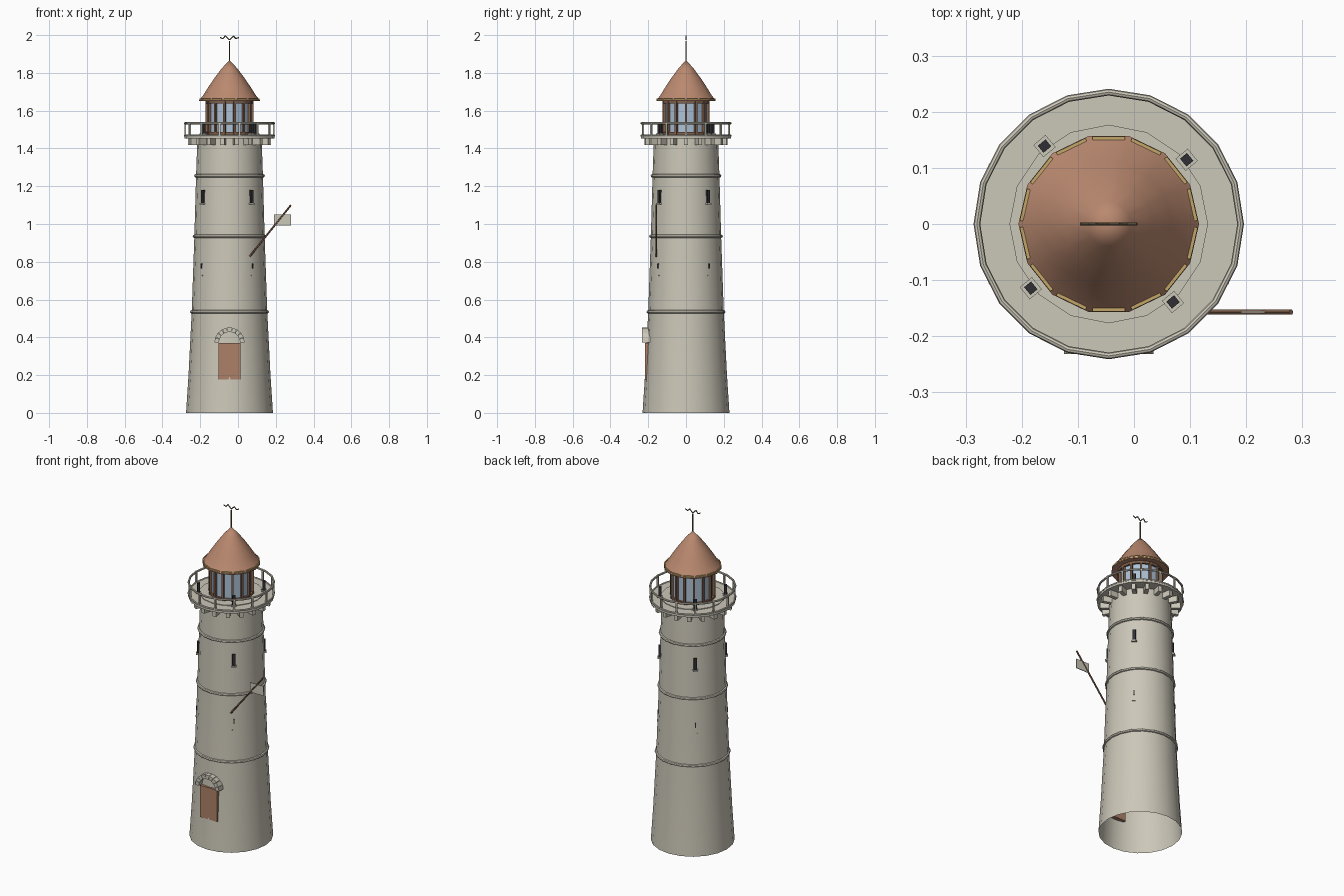
import bpy, bmesh, math
from math import sin, cos, pi, radians
from mathutils import Vector, Matrix

cube = bpy.data.objects.get("Cube")
if cube:
    bpy.data.objects.remove(cube, do_unlink=True)

CX = -0.045  # tower axis


def material(name, rgb):
    m = bpy.data.materials.new(name)
    m.use_nodes = True
    m.diffuse_color = (*rgb, 1)
    m.node_tree.nodes["Principled BSDF"].inputs["Base Color"].default_value = (*rgb, 1)
    return m


STONE = material("pale stone", (0.60, 0.57, 0.48))
ROOF = material("terracotta roof", (0.49, 0.25, 0.16))
DOOR = material("door wood", (0.42, 0.22, 0.14))
FRAME = material("brown frame", (0.22, 0.12, 0.075))
GLASS = material("blue glass", (0.42, 0.54, 0.68))
GOLD = material("gold trim", (0.55, 0.38, 0.14))
DARK = material("dark slit", (0.03, 0.03, 0.035))
IRON = material("dark metal", (0.14, 0.11, 0.06))


def finish(name, bm, mat, smooth=False):
    bmesh.ops.recalc_face_normals(bm, faces=bm.faces)
    mesh = bpy.data.meshes.new(name)
    bm.to_mesh(mesh)
    bm.free()
    mesh.materials.append(mat)
    ob = bpy.data.objects.new(name, mesh)
    bpy.context.collection.objects.link(ob)
    if smooth:
        bpy.ops.object.select_all(action="DESELECT")
        ob.select_set(True)
        bpy.context.view_layer.objects.active = ob
        bpy.ops.object.shade_smooth_by_angle(angle=radians(35))
    return ob


def lathe(name, profile, sides, mat, closed=False, smooth=True, phase=0.0):
    """Spin (radius, height) points around the tower axis."""
    bm = bmesh.new()
    rings = []
    for r, z in profile:
        if r == 0:
            rings.append([bm.verts.new((CX, 0, z))] * sides)
        else:
            angles = [phase + 2 * pi * i / sides for i in range(sides)]
            rings.append([bm.verts.new((CX + r * cos(a), r * sin(a), z)) for a in angles])
    pairs = list(zip(rings, rings[1:]))
    if closed:
        pairs.append((rings[-1], rings[0]))
    for lo, hi in pairs:
        for i in range(sides):
            j = (i + 1) % sides
            bm.faces.new(list(dict.fromkeys((lo[i], lo[j], hi[j], hi[i]))))
    return finish(name, bm, mat, smooth)


def add_box(bm, size, matrix):
    bmesh.ops.create_cube(bm, size=1, matrix=matrix @ Matrix.Diagonal((*size, 1)))


def around(angle, r, z):
    """Frame on the tower with local x pointing outward."""
    return (Matrix.Translation((CX, 0, 0)) @ Matrix.Rotation(angle, 4, "Z")
            @ Matrix.Translation((r, 0, z)))


def box_ring(name, size, r, z, angles, mat):
    bm = bmesh.new()
    for a in angles:
        add_box(bm, size, around(a, r, z))
    return finish(name, bm, mat)


def tube_ring(name, r, z, half, sides, mat):
    section = [(r + half * cos(a), z + half * sin(a)) for a in (i * pi / 4 for i in range(8))]
    return lathe(name, section, sides, mat, closed=True, phase=pi / 2)


def rod(name, points, radius, mat, sides=6):
    bm = bmesh.new()
    for a, b in zip(points, points[1:]):
        a, b = Vector(a), Vector(b)
        d = b - a
        m = Matrix.Translation((a + b) / 2) @ d.to_track_quat("Z", "Y").to_matrix().to_4x4()
        bmesh.ops.create_cone(bm, cap_ends=True, segments=sides, radius1=radius,
                              radius2=radius, depth=d.length, matrix=m)
    return finish(name, bm, mat)


def spread(n, start=0.0):
    return [start + 2 * pi * i / n for i in range(n)]


# Tower shaft, open underneath
lathe("tower_wall", [(0.23, 0), (0.217, 0.2), (0.2, 0.535), (0.186, 0.935),
                     (0.177, 1.255), (0.17, 1.455)], 20, STONE, phase=pi / 2)
for i, (r, z) in enumerate([(0.2, 0.535), (0.186, 0.935), (0.178, 1.255)]):
    tube_ring(f"band_{i + 1}", r, z, 0.009, 20, STONE)

# Gallery deck, corbels and railing
lathe("gallery_deck", [(0, 1.452), (0.238, 1.452), (0.238, 1.47), (0, 1.47)], 20, STONE, phase=pi / 2)
lathe("lantern_step", [(0.177, 1.468), (0.177, 1.474), (0, 1.474)], 16, STONE, phase=pi / 2)
box_ring("corbels", (0.06, 0.022, 0.036), 0.19, 1.435, spread(18), STONE)
tube_ring("gallery_rail", 0.235, 1.533, 0.006, 20, STONE)
tube_ring("gallery_kerb", 0.235, 1.468, 0.006, 20, STONE)
box_ring("rail_posts", (0.009, 0.009, 0.065), 0.234, 1.5, spread(14), STONE)

# Slit windows with sills
quarter = spread(4, radians(39.5))
box_ring("upper_slits", (0.016, 0.018, 0.07), 0.18, 1.145, quarter, DARK)
box_ring("upper_sills", (0.028, 0.028, 0.008), 0.18, 1.108, quarter, STONE)
box_ring("lower_slits", (0.016, 0.006, 0.027), 0.187, 0.777, quarter, DARK)
box_ring("lower_sills", (0.012, 0.02, 0.005), 0.19, 0.727, quarter, STONE)
box_ring("gallery_slits", (0.016, 0.018, 0.06), 0.18, 1.504, quarter, DARK)
box_ring("gallery_sills", (0.028, 0.028, 0.006), 0.18, 1.476, quarter, STONE)

# Lantern room
lathe("lantern_glass", [(0.113, 1.47), (0.113, 1.655)], 14, GLASS, smooth=False)
box_ring("lantern_posts", (0.016, 0.011, 0.18), 0.118, 1.56, spread(14), FRAME)
for name, z in (("lantern_sill", 1.479), ("lantern_head", 1.645)):
    lathe(name, [(0.108, z - 0.007), (0.125, z - 0.007), (0.125, z + 0.007),
                 (0.108, z + 0.007)], 14, FRAME, closed=True, smooth=False)

# Flared roof with gilded eaves
lathe("roof", [(0.11, 1.655), (0.161, 1.65), (0.161, 1.655), (0.14, 1.68), (0.112, 1.725),
               (0.08, 1.772), (0.04, 1.825), (0, 1.868)], 14, ROOF)
box_ring("eaves_trim", (0.006, 0.058, 0.008), 0.153, 1.661, spread(14, pi / 14), GOLD)

# Weather vane
rod("vane_rod", [(CX, 0, 1.86), (CX, 0, 1.968)], 0.003, IRON)
rod("vane_bird", [(CX - 0.05, 0, 1.988), (CX - 0.035, 0, 1.98), (CX - 0.022, 0, 1.997),
                  (CX, 0, 1.975), (CX + 0.02, 0, 1.995), (CX + 0.034, 0, 1.981),
                  (CX + 0.05, 0, 1.988)], 0.003, IRON)

# Door and its arch of separate stones
bm = bmesh.new()
add_box(bm, (0.114, 0.025, 0.192), Matrix.Translation((CX, -0.205, 0.274)))
finish("door", bm, DOOR)
bm = bmesh.new()
STONES = 9
for i in range(STONES):
    a0, a1 = pi * i / STONES + 0.012, pi * (i + 1) / STONES - 0.012
    ring = []
    for y in (-0.232, -0.185):
        ring.append([bm.verts.new((CX + r * cos(a), y, 0.372 + r * sin(a)))
                     for r, a in ((0.056, a0), (0.08, a0), (0.08, a1), (0.056, a1))])
    front, back = ring
    bm.faces.new(front)
    bm.faces.new(back)
    for k in range(4):
        n = (k + 1) % 4
        bm.faces.new((front[k], front[n], back[n], back[k]))
finish("door_arch", bm, STONE)

# Slanted pole with a small pennant board
rod("flag_pole", [(0.062, -0.157, 0.828), (0.28, -0.157, 1.1)], 0.005, FRAME)
bm = bmesh.new()
add_box(bm, (0.09, 0.004, 0.058), Matrix.Translation((0.236, -0.157, 1.02)))
finish("flag", bm, STONE)
